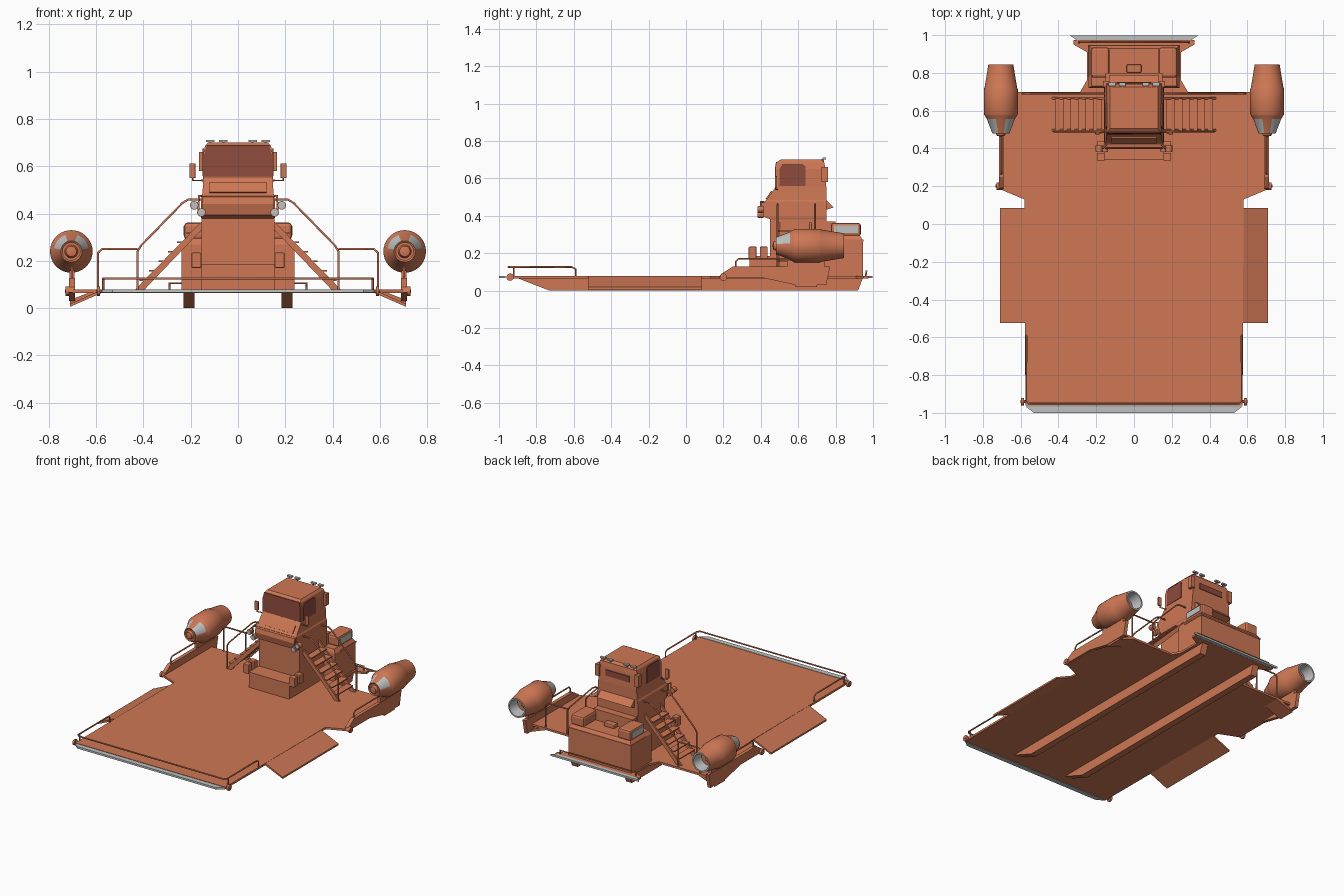
import bpy, bmesh, math
from mathutils import Matrix, Vector


def material(name, rgb):
    m = bpy.data.materials.new(name)
    m.diffuse_color = (*rgb, 1)
    return m


ORANGE = material("orange_paint", (0.62, 0.185, 0.09))
GLASS = material("dark_red_glass", (0.27, 0.07, 0.048))
GREY = material("light_grey_metal", (0.52, 0.53, 0.53))


def finish(name, bm, mats=(ORANGE,), mirror=False, smooth=False):
    bmesh.ops.recalc_face_normals(bm, faces=bm.faces)
    me = bpy.data.meshes.new(name)
    bm.to_mesh(me)
    bm.free()
    for m in mats:
        me.materials.append(m)
    ob = bpy.data.objects.new(name, me)
    bpy.context.collection.objects.link(ob)
    if smooth:
        me.shade_smooth()
        me.set_sharp_from_angle(angle=math.radians(35))
    if mirror:
        ob.modifiers.new("mirror", 'MIRROR').use_clip = False
    return ob


def box(name, x, y, z, mat=ORANGE, mirror=False, bevel=0):
    bm = bmesh.new()
    bmesh.ops.create_cube(bm, size=1)
    for v in bm.verts:
        v.co = [a[0] + (a[1] - a[0]) * (c + 0.5) for a, c in zip((x, y, z), v.co)]
    if bevel:
        bmesh.ops.bevel(bm, geom=bm.edges[:], offset=bevel, segments=2, affect='EDGES', profile=0.5)
    return finish(name, bm, (mat,), mirror)


def prism(name, pts, offset, mat=ORANGE, mirror=False):
    """Extrude a flat 3D polygon along an offset vector."""
    bm = bmesh.new()
    f = bm.faces.new([bm.verts.new(p) for p in pts])
    r = bmesh.ops.extrude_face_region(bm, geom=[f])
    bmesh.ops.translate(bm, vec=Vector(offset), verts=[v for v in r['geom'] if isinstance(v, bmesh.types.BMVert)])
    bm.faces.ensure_lookup_table()
    if f.is_valid is False or len(bm.faces) < len(pts) + 2:
        bm.faces.new([v for v in bm.verts][:len(pts)])
    return finish(name, bm, (mat,), mirror)


def loft(name, rings):
    """Stack of rectangular rings: z, half width, front y, back y."""
    bm = bmesh.new()
    loops = [[bm.verts.new(p) for p in ((-w, a, z), (w, a, z), (w, b, z), (-w, b, z))] for z, w, a, b in rings]
    for lo, hi in zip(loops, loops[1:]):
        for i in range(4):
            bm.faces.new((lo[i], lo[(i + 1) % 4], hi[(i + 1) % 4], hi[i]))
    bm.faces.new(loops[0])
    bm.faces.new(loops[-1])
    return finish(name, bm)


def tube(name, pts, r=0.005, mirror=False):
    cu = bpy.data.curves.new(name, 'CURVE')
    cu.dimensions = '3D'
    cu.bevel_depth, cu.bevel_resolution, cu.use_fill_caps = r, 1, True
    s = cu.splines.new('POLY')
    s.points.add(len(pts) - 1)
    for p, q in zip(s.points, pts):
        p.co = (*q, 1)
    cu.materials.append(ORANGE)
    ob = bpy.data.objects.new(name, cu)
    bpy.context.collection.objects.link(ob)
    if mirror:
        ob.modifiers.new("mirror", 'MIRROR')
    return ob


def rod(name, centre, r, length, axis='Y', mat=ORANGE, mirror=False, seg=16):
    bm = bmesh.new()
    rot = {'X': Matrix.Rotation(math.pi / 2, 4, 'Y'), 'Y': Matrix.Rotation(math.pi / 2, 4, 'X'), 'Z': Matrix()}[axis]
    bmesh.ops.create_cone(bm, cap_ends=True, segments=seg, radius1=r, radius2=r, depth=length,
                          matrix=Matrix.Translation(centre) @ rot)
    return finish(name, bm, (mat,), mirror, True)


# Flat cargo deck with narrowed tail
half = [(0.575, -0.96), (0.58, 0.13), (0.70, 0.18), (0.70, 0.70), (0.285, 0.70), (0.25, 0.76),
        (0.25, 0.91), (0.32, 0.95), (0.32, 0.975)]
prism("deck", [(x, y, 0.065) for x, y in half] + [(-x, y, 0.065) for x, y in reversed(half)], (0, 0, 0.014))
# Sloping side flaps
prism("side_flap", [(0.575, -0.525, 0.079), (0.71, -0.525, 0.018), (0.71, -0.525, 0.006), (0.575, -0.525, 0.065)],
      (0, 0.61, 0), mirror=True)
# Skid runners
prism("skid_runner", [(0.185, -0.90, 0.066), (0.185, -0.73, 0), (0.185, 0.92, 0), (0.185, 0.945, 0.066)],
      (0.045, 0, 0), mirror=True)
# Grey bumper strips
prism("front_bumper", [(-0.575, -0.965, 0.066), (0.575, -0.965, 0.066), (0.53, -1, 0.066), (-0.53, -1, 0.066)],
      (0, 0, 0.013), GREY)
prism("rear_bumper", [(-0.34, 0.998, 0.066), (0.34, 0.998, 0.066), (0.30, 0.972, 0.066), (-0.30, 0.972, 0.066)],
      (0, 0, 0.013), GREY)
# Corner rollers
for n, x, y in (("front_roller", 0.59, -0.94), ("rear_roller", 0.722, 0.20)):
    rod(n, (x, y, 0.072), 0.02, 0.014, 'X', mirror=True, seg=12)
    rod(n + "_axle", (x - 0.01, y, 0.072), 0.008, 0.04, 'X', mirror=True, seg=8)

# Engine mounting fins, struts and braces
prism("engine_fin", [(0.69, y, z) for y, z in ((0.18, 0.066), (0.19, 0.09), (0.25, 0.128), (0.77, 0.128),
      (0.75, 0.03), (0.585, 0.03), (0.42, 0.066))], (0.024, 0, 0), mirror=True)
prism("fin_brace", [(0.58, 0.585, 0.066), (0.71, 0.585, 0.018), (0.71, 0.585, 0.035), (0.63, 0.585, 0.066)],
      (0, 0.115, 0), mirror=True)
box("engine_strut", (0.692, 0.712), (0.54, 0.74), (0.12, 0.16), mirror=True)
tube("fin_rail", [(0.702, 0.265, 0.12), (0.702, 0.265, 0.155), (0.702, 0.28, 0.17), (0.702, 0.55, 0.17)], mirror=True)

# Jet engines: turned profile, grey panels on the intake cone and grey nozzle lining
prof = [(0, 0.462), (0.022, 0.468), (0.028, 0.485), (0.038, 0.485), (0.045, 0.48), (0.074, 0.555), (0.083, 0.57),
        (0.09, 0.582), (0.09, 0.715), (0.086, 0.722), (0.066, 0.845), (0.056, 0.845), (0.046, 0.77), (0.022, 0.77), (0, 0.80)]
bm = bmesh.new()
SEG = 36
cols = []
for i in range(SEG):
    a = 2 * math.pi * i / SEG
    cols.append([bm.verts.new((0.705 + r * math.cos(a), y, 0.24 + r * math.sin(a))) for r, y in prof])
for i in range(SEG):
    deg = (i + 0.5) * 360 / SEG
    for j in range(len(prof) - 1):
        q = (cols[i][j], cols[i][j + 1], cols[(i + 1) % SEG][j + 1], cols[(i + 1) % SEG][j])
        f = bm.faces.new(q)
        panel = j == 4 and (10 < deg < 70 or 110 < deg < 170)
        f.material_index = 1 if panel or j in (10, 11) else 0
bmesh.ops.remove_doubles(bm, verts=bm.verts, dist=0.0001)
finish("jet_engine", bm, (ORANGE, GREY), True, True)

# Control tower and cab
loft("tower_and_cab", [(0.075, 0.155, 0.45, 0.75), (0.38, 0.155, 0.45, 0.75), (0.39, 0.158, 0.435, 0.75),
     (0.475, 0.155, 0.42, 0.75), (0.485, 0.15, 0.43, 0.75), (0.555, 0.147, 0.48, 0.75),
     (0.65, 0.147, 0.48, 0.745), (0.685, 0.14, 0.485, 0.74), (0.70, 0.128, 0.505, 0.725)])
prism("windscreen", [(-0.143, 0.481, 0.558), (0.143, 0.481, 0.558), (0.143, 0.481, 0.648), (0.133, 0.487, 0.687),
      (-0.133, 0.487, 0.687), (-0.143, 0.481, 0.648)], (0, -0.006, 0), GLASS)
prism("side_window", [(0.144, 0.50, 0.56), (0.144, 0.64, 0.56), (0.144, 0.64, 0.665), (0.144, 0.62, 0.675),
      (0.144, 0.515, 0.675), (0.144, 0.50, 0.65)], (0.006, 0, 0), GLASS, True)
box("rear_window", (-0.09, 0.09), (0.744, 0.752), (0.595, 0.635), GLASS)
box("cab_corner_box", (0.135, 0.165), (0.725, 0.758), (0.58, 0.66), mirror=True)
prism("rear_ledge", [(-0.13, 0.745, 0.49), (-0.13, 0.79, 0.445), (-0.13, 0.745, 0.43)], (0.26, 0, 0))
prism("nose_panel", [(-0.12, 0.432, 0.487), (0.12, 0.432, 0.487), (0.12, 0.462, 0.53), (-0.12, 0.462, 0.53)],
      (0, -0.006, 0.004))
# Nose bumper, lamps and side mirrors
prism("nose_bumper", [(-0.15, 0.43, 0.475), (-0.15, 0.405, 0.47), (-0.15, 0.398, 0.44), (-0.15, 0.41, 0.395),
      (-0.15, 0.44, 0.385)], (0.30, 0, 0))
for n, x, z in (("lower_lamp", 0.155, 0.405), ("outer_lamp", 0.185, 0.435)):
    rod(n, (x, 0.40, z), 0.018, 0.03, mirror=True)
    rod(n + "_lens", (x, 0.384, z), 0.015, 0.006, mat=GREY, mirror=True)
tube("lamp_bracket", [(0.14, 0.43, 0.472), (0.165, 0.40, 0.476), (0.168, 0.40, 0.40)], mirror=True)
box("side_mirror", (0.18, 0.206), (0.475, 0.487), (0.55, 0.612), mirror=True, bevel=0.003)
tube("mirror_arm", [(0.14, 0.49, 0.54), (0.192, 0.481, 0.54), (0.192, 0.481, 0.56)], 0.004, True)
# Roof lamps
for x in (0.062, 0.117):
    box("roof_lamp", (x - 0.018, x + 0.018), (0.73, 0.748), (0.702, 0.712), GREY, True)
    box("roof_lamp_post", (x - 0.004, x + 0.004), (0.725, 0.738), (0.675, 0.704), ORANGE, True)

# Front locker and side canisters
box("front_locker", (-0.155, 0.155), (0.34, 0.46), (0.075, 0.185))
for y in (0.335, 0.395):
    box("canister", (0.155, 0.197), (y, y + 0.042), (0.17, 0.235), mirror=True, bevel=0.005)

# Rear engine housing
loft("rear_housing", [(0.07, 0.24, 0.72, 0.945), (0.27, 0.24, 0.72, 0.945), (0.295, 0.225, 0.73, 0.93)])
box("rear_housing_trim", (-0.243, 0.243), (0.78, 0.948), (0.262, 0.272))
box("roof_pod", (0.13, 0.228), (0.775, 0.935), (0.29, 0.362), mirror=True, bevel=0.014)
box("pod_grey_panel", (0.222, 0.231), (0.79, 0.92), (0.308, 0.348), GREY, True)
box("rear_hatch", (-0.04, 0.04), (0.80, 0.845), (0.29, 0.32), bevel=0.008)
box("housing_front_cover", (-0.15, 0.15), (0.74, 0.80), (0.28, 0.37))
tube("rear_rail", [(-0.29, 0.96, 0.075), (-0.29, 0.965, 0.105), (0.29, 0.965, 0.105), (0.29, 0.96, 0.075)])

# Boarding stairs on both sides
for y in (0.49, 0.66):
    prism("stair_stringer", [(0.435, y, 0.079), (0.395, y, 0.079), (0.155, y, 0.33), (0.155, y, 0.365)],
          (0, 0.012, 0), mirror=True)
for i in range(6):
    x, z = 0.395 - i * 0.04, 0.115 + i * 0.04
    box("stair_tread", (x - 0.025, x + 0.022), (0.495, 0.665), (z, z + 0.007), mirror=True)

# Hand rails
for y in (0.49, 0.69):
    tube("stair_rail", [(0.14, y, 0.46), (0.21, y, 0.46), (0.235, y, 0.445), (0.41, y, 0.265), (0.425, y, 0.24),
         (0.425, y, 0.075)], mirror=True)
tube("deck_rear_rail", [(0.425, 0.69, 0.25), (0.575, 0.69, 0.25), (0.592, 0.69, 0.235), (0.592, 0.69, 0.075)], mirror=True)
side = [(0.57, -0.59, 0.075), (0.57, -0.59, 0.115), (0.57, -0.61, 0.126), (0.57, -0.935, 0.126), (0.555, -0.95, 0.126)]
tube("front_rail", side + [(-x, y, z) for x, y, z in reversed(side)])
tube("front_rail_post", [(0.57, -0.92, 0.075), (0.57, -0.92, 0.126)], mirror=True)
